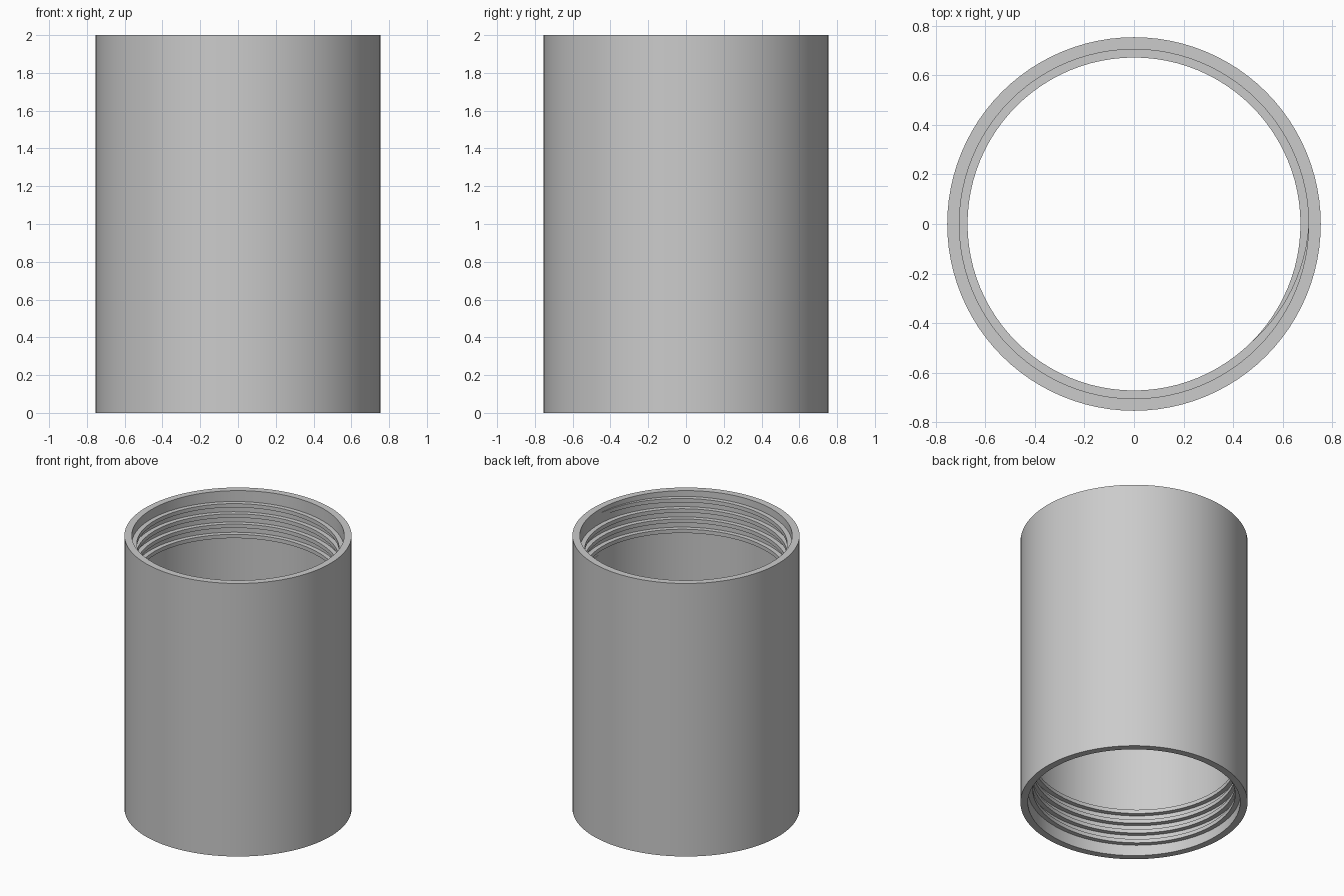
import bpy, bmesh, math
from mathutils import Matrix

cube = bpy.data.objects.get("Cube")
if cube:
    bpy.data.objects.remove(cube, do_unlink=True)

SIDES = 96
OUTER, BORE, CREST = 0.754, 0.705, 0.672   # radii
HALF = 1.0                                 # half the sleeve's length
START, PITCH, TURNS = 0.031, 0.075, 4      # thread start depth, pitch, turns
LAND = 0.028                               # ridge height
TAPER = 0.125                              # run-in and run-out, in turns


def profile(t):
    """Wall section (radius, depth from the mouth) at t turns into the thread."""
    pts = [(OUTER, HALF), (OUTER, 0), (BORE, 0)]
    for k in range(TURNS):
        d = START + PITCH * (k + t)
        grow = min(1, (k + t) / TAPER, (TURNS - k - t) / TAPER)
        r = BORE + (CREST - BORE) * grow
        pts += [(BORE, d), (r, d), (r, d + LAND), (BORE, d + LAND)]
    return pts + [(BORE, HALF)]


def threaded_half(bm):
    """Add one half of the sleeve, mouth up, with its middle at height HALF."""
    columns = []
    for i in range(SIDES + 1):
        a = -math.tau * i / SIDES
        columns.append([bm.verts.new((r * math.cos(a), r * math.sin(a), 2 * HALF - d))
                        for r, d in profile(i / SIDES)])
    for a, b in zip(columns, columns[1:]):
        for j in range(len(a) - 1):
            bm.faces.new((a[j], a[j + 1], b[j + 1], b[j]))
    return [v for col in columns for v in col]


bm = bmesh.new()
threaded_half(bm)
# the other end is the same half turned over
lower = threaded_half(bm)
turn = Matrix.Rotation(math.pi, 3, 'X')
bmesh.ops.rotate(bm, cent=(0, 0, HALF), matrix=turn, verts=lower)
bmesh.ops.remove_doubles(bm, verts=bm.verts, dist=0.0002)
bmesh.ops.recalc_face_normals(bm, faces=bm.faces)

mesh = bpy.data.meshes.new("threaded_sleeve")
bm.to_mesh(mesh)
bm.free()
sleeve = bpy.data.objects.new("threaded_sleeve", mesh)
bpy.context.collection.objects.link(sleeve)

# plain grey
grey = bpy.data.materials.new("light_grey")
grey.use_nodes = True
colour = (0.6, 0.6, 0.6, 1)
grey.diffuse_color = colour
grey.node_tree.nodes["Principled BSDF"].inputs["Base Color"].default_value = colour
mesh.materials.append(grey)

bpy.ops.object.select_all(action='DESELECT')
sleeve.select_set(True)
bpy.context.view_layer.objects.active = sleeve
bpy.ops.object.shade_smooth_by_angle(angle=math.radians(30))
